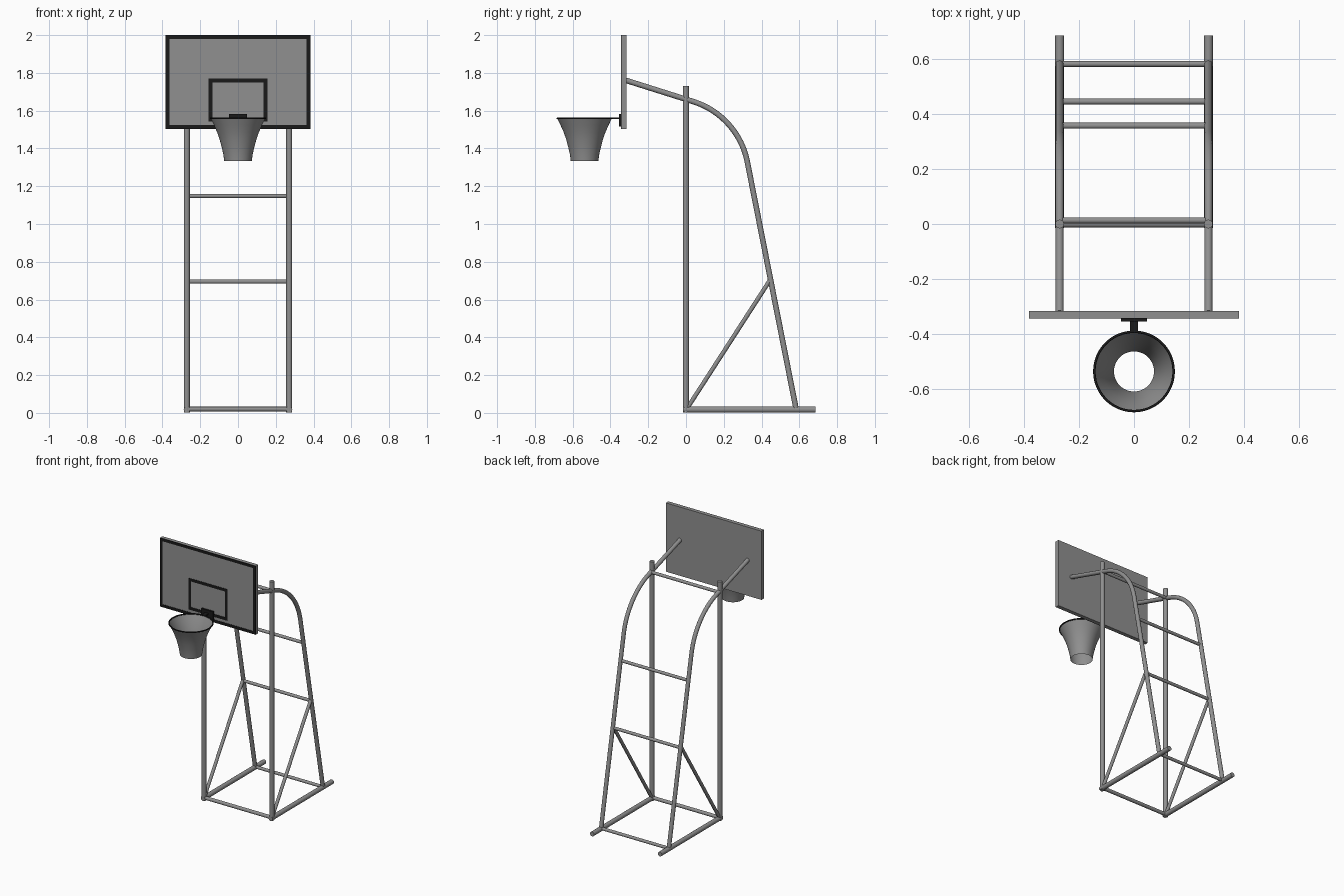
import bpy, bmesh, math
from mathutils import Vector

if "Cube" in bpy.data.objects:
    bpy.data.objects.remove(bpy.data.objects["Cube"])

dark = bpy.data.materials.new("dark_paint")
dark.diffuse_color = (0.01, 0.01, 0.01, 1)
dark.use_nodes = True
dark.node_tree.nodes["Principled BSDF"].inputs["Base Color"].default_value = dark.diffuse_color
grey = bpy.data.materials.new("grey_paint")
grey.diffuse_color = (0.28, 0.28, 0.28, 1)
grey.use_nodes = True
grey.node_tree.nodes["Principled BSDF"].inputs["Base Color"].default_value = grey.diffuse_color


def finish(ob, mat=grey, smooth=True):
    bpy.ops.object.select_all(action='DESELECT')
    bpy.context.view_layer.objects.active = ob
    ob.select_set(True)
    if ob.type == 'CURVE':
        bpy.ops.object.convert(target='MESH')
        ob = bpy.context.view_layer.objects.active
    if smooth:
        bpy.ops.object.shade_smooth_by_angle(angle=math.radians(40))
    ob.data.materials.clear()
    ob.data.materials.append(mat)
    return ob


def tube(name, points, radius):
    cu = bpy.data.curves.new(name, 'CURVE')
    cu.dimensions = '3D'
    cu.bevel_depth = radius
    cu.bevel_resolution = 6
    cu.use_fill_caps = True
    sp = cu.splines.new('POLY')
    sp.points.add(len(points) - 1)
    for p, co in zip(sp.points, points):
        p.co = (*co, 1)
    ob = bpy.data.objects.new(name, cu)
    bpy.context.collection.objects.link(ob)
    return finish(ob)


def box(name, lo, hi, mat=grey):
    lo, hi = Vector(lo), Vector(hi)
    bpy.ops.mesh.primitive_cube_add(size=1, location=(lo + hi) / 2)
    ob = bpy.context.object
    ob.name = name
    ob.scale = hi - lo
    bpy.ops.object.transform_apply(location=False, rotation=False, scale=True)
    return finish(ob, mat, smooth=False)


def outline(name, x, z0, z1, w, y0, y1):
    # rectangular painted frame on the board face
    bm = bmesh.new()
    rings = []
    for y in (y0, y1):
        for d in (0, w):
            rings.append([bm.verts.new((sx * (x - d), y, z)) for sx, z in
                          ((-1, z0 + d), (1, z0 + d), (1, z1 - d), (-1, z1 - d))])
    for a, b in ((0, 1), (1, 3), (3, 2), (2, 0)):
        for i in range(4):
            j = (i + 1) % 4
            bm.faces.new((rings[a][i], rings[a][j], rings[b][j], rings[b][i]))
    bmesh.ops.recalc_face_normals(bm, faces=bm.faces)
    me = bpy.data.meshes.new(name)
    bm.to_mesh(me)
    bm.free()
    ob = bpy.data.objects.new(name, me)
    bpy.context.collection.objects.link(ob)
    return finish(ob, dark, smooth=False)


# side profile of the bent support: straight arm, filleted bend, straight leg
start, corner, end = Vector((-0.32, 1.761)), Vector((0.2765, 1.573)), Vector((0.582, 0.025))
u, v = (corner - start).normalized(), (end - corner).normalized()
half = u.angle(v) / 2
reach = 0.248
rad = reach / math.tan(half)
centre = corner + (v - u).normalized() * (rad / math.cos(half))
r0 = corner - u * reach - centre
a0 = math.atan2(r0.y, r0.x)
bend = [centre + rad * Vector((math.cos(a0 - 2 * half * i / 16), math.sin(a0 - 2 * half * i / 16)))
        for i in range(17)]
profile = [start] + bend + [end]

# side frames
X = 0.271
for side, s in (("left", -1), ("right", 1)):
    x = s * X
    tube(side + "_post", [(x, 0, 0.003), (x, 0, 1.73)], 0.016)
    tube(side + "_base_rail", [(x, -0.015, 0.0175), (x, 0.686, 0.0175)], 0.0165)
    tube(side + "_bent_support", [(x, p.x, p.y) for p in profile], 0.0145)
    tube(side + "_diagonal_brace", [(x, 0.01, 0.03), (x, 0.443, 0.70)], 0.0115)

# cross bars
for name, y, z, r in (("front_base_bar", 0, 0.02, 0.0125), ("rear_base_bar", 0.583, 0.02, 0.011),
                      ("lower_rung", 0.446, 0.695, 0.011), ("upper_rung", 0.358, 1.148, 0.011),
                      ("top_bar", 0.013, 1.655, 0.011)):
    tube(name, [(-X, y, z), (X, y, z)], r)

# backboard with painted lines
box("backboard", (-0.383, -0.342, 1.503), (0.383, -0.316, 2.0))
outline("board_border", 0.383, 1.503, 2.0, 0.02, -0.3445, -0.341)
outline("target_square", 0.156, 1.543, 1.77, 0.02, -0.3445, -0.341)

# hoop bracket
box("hoop_mount_plate", (-0.047, -0.355, 1.515), (0.047, -0.341, 1.583), dark)
box("hoop_neck", (-0.0145, -0.395, 1.556), (0.0145, -0.352, 1.563), dark)

# hoop rim
HY = -0.537
bpy.ops.mesh.primitive_torus_add(location=(0, HY, 1.559), major_radius=0.1445, minor_radius=0.0045,
                                 major_segments=48, minor_segments=10)
bpy.context.object.name = "hoop_rim"
finish(bpy.context.object, dark)

# flared net, open at both ends
net_profile = [(0.1435, 1.557), (0.128, 1.525), (0.111, 1.487), (0.097, 1.447),
               (0.086, 1.405), (0.078, 1.37), (0.073, 1.333)]
bm = bmesh.new()
N = 48
rings = [[bm.verts.new((r * math.cos(2 * math.pi * i / N), HY + r * math.sin(2 * math.pi * i / N), z))
          for i in range(N)] for r, z in net_profile]
for lo, hi in zip(rings[1:], rings):
    for i in range(N):
        j = (i + 1) % N
        bm.faces.new((lo[i], lo[j], hi[j], hi[i]))
me = bpy.data.meshes.new("net")
bm.to_mesh(me)
bm.free()
net = bpy.data.objects.new("net", me)
bpy.context.collection.objects.link(net)
finish(net)
